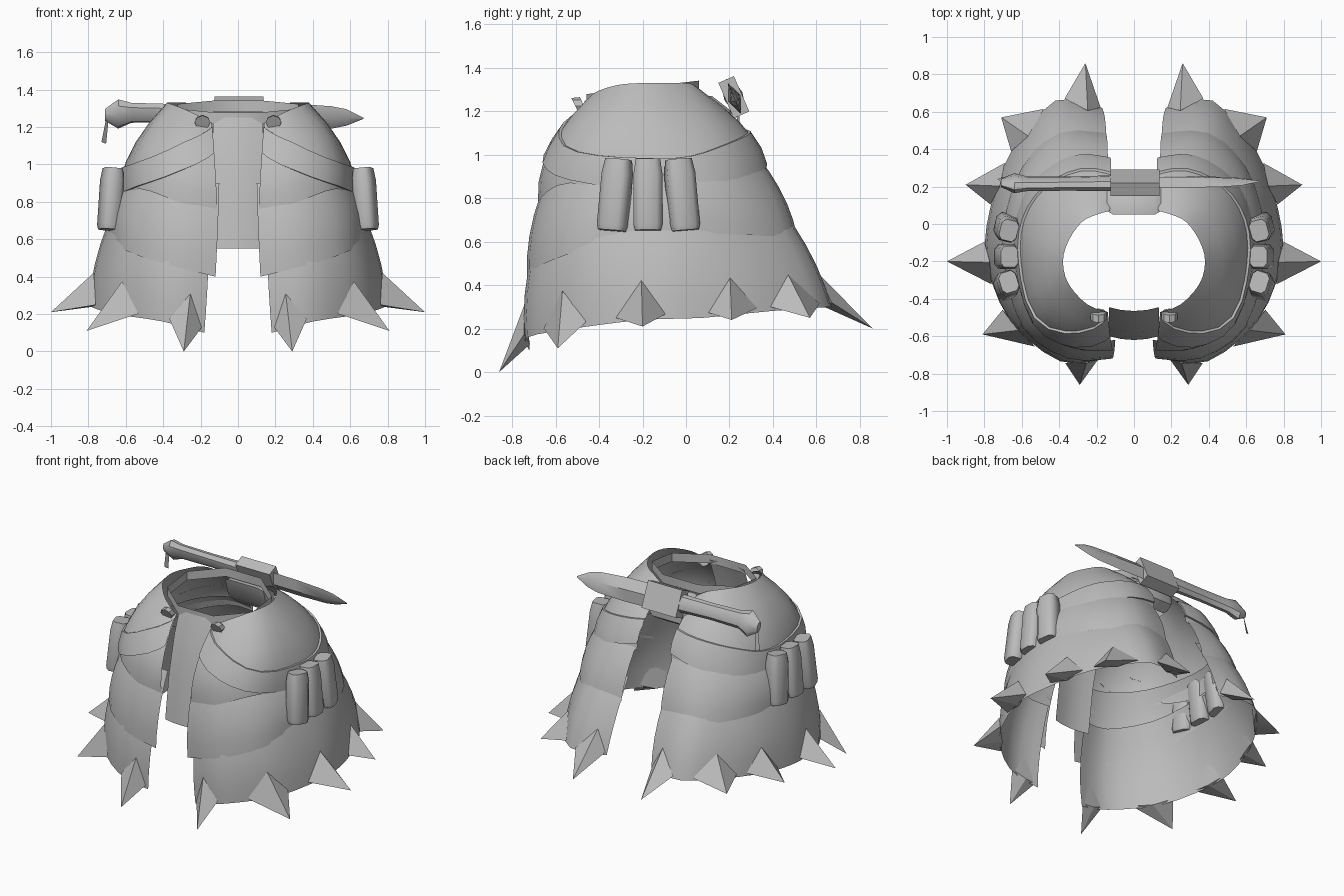
import bpy, bmesh, math
from mathutils import Vector, Matrix

if "Cube" in bpy.data.objects:
    bpy.data.objects.remove(bpy.data.objects["Cube"])

grey = bpy.data.materials.new("plain_grey")
grey.use_nodes = True
GREY = (0.5, 0.5, 0.5, 1)
grey.diffuse_color = GREY
grey.node_tree.nodes["Principled BSDF"].inputs["Base Color"].default_value = GREY


def build(name, verts, faces, mirror=True, angle=40):
    mesh = bpy.data.meshes.new(name)
    mesh.from_pydata([tuple(v) for v in verts], [], faces)
    bm = bmesh.new()
    bm.from_mesh(mesh)
    bmesh.ops.recalc_face_normals(bm, faces=bm.faces)
    bm.to_mesh(mesh)
    bm.free()
    obj = bpy.data.objects.new(name, mesh)
    bpy.context.collection.objects.link(obj)
    mesh.materials.append(grey)
    bpy.ops.object.select_all(action='DESELECT')
    obj.select_set(True)
    bpy.context.view_layer.objects.active = obj
    bpy.ops.object.shade_smooth_by_angle(angle=math.radians(angle))
    if mirror:
        obj.modifiers.new("other_side", 'MIRROR')
    return obj


def curve(points, u):
    """Smooth curve through the points, u counted in points."""
    last = len(points) - 1
    i = max(0, min(int(u), last - 1))
    t = u - i
    a, b, c, d = [Vector(points[max(0, min(last, k))]) for k in range(i - 1, i + 3)]
    return b + (c - a) * t / 2 + (a * 2 - b * 5 + c * 4 - d) * t**2 / 2 + (b * 3 - a - c * 3 + d) * t**3 / 2


def plate(top, bottom, bulge):
    """Surface between two rims, swollen away from the waist."""
    def surface(u, t, lift=0):
        p = curve(top, u).lerp(curve(bottom, u), t)
        tangent = curve(bottom, min(u + .1, 7)) - curve(bottom, max(u - .1, 0))
        out = Vector((tangent.y, -tangent.x, 0)).normalized()
        return p + out * (bulge * 4 * t * (1 - t) + lift)
    return surface


def grid(name, point, cols, rows, **kw):
    verts = [point(c, r) for c in range(cols) for r in range(rows)]
    faces = [(c * rows + r, c * rows + r + 1, (c + 1) * rows + r + 1, (c + 1) * rows + r)
             for c in range(cols - 1) for r in range(rows - 1)]
    return build(name, verts, faces, **kw)


def loft(name, rings, **kw):
    n = len(rings[0])
    verts = [v for ring in rings for v in ring]
    faces = [(k * n + i, k * n + (i + 1) % n, (k + 1) * n + (i + 1) % n, (k + 1) * n + i)
             for k in range(len(rings) - 1) for i in range(n)]
    faces += [tuple(range(n)), tuple(range(len(verts) - n, len(verts)))]
    return build(name, verts, faces, **kw)


# Three overlapping skirt plates, front to back along the left side
upper = plate([(.14, -.47, 1.22), (.25, -.43, 1.28), (.35, -.32, 1.32), (.38, -.2, 1.33),
               (.35, -.09, 1.33), (.28, .01, 1.33), (.2, .05, 1.31), (.13, .07, 1.27)],
              [(.11, -.67, .73), (.32, -.67, .8), (.53, -.53, .87), (.63, -.2, .8),
               (.62, .05, .82), (.52, .24, .87), (.32, .36, .92), (.13, .35, .93)], .07)
middle = plate([(.1, -.62, .9), (.3, -.62, .92), (.5, -.48, .95), (.59, -.2, .95),
                (.58, .04, .95), (.47, .22, .98), (.3, .32, 1), (.14, .31, 1)],
               [(.12, -.72, .4), (.36, -.72, .46), (.6, -.55, .54), (.7, -.2, .64),
                (.69, .05, .64), (.6, .3, .63), (.4, .5, .62), (.15, .49, .63)], .03)
lower = plate([(.15, -.65, .67), (.34, -.66, .69), (.56, -.49, .75), (.64, -.2, .79),
               (.63, .05, .79), (.53, .26, .77), (.37, .42, .77), (.15, .41, .77)],
              [(.18, -.72, .1), (.4, -.73, .16), (.66, -.52, .2), (.79, -.2, .24),
               (.77, .08, .25), (.66, .38, .28), (.42, .66, .3), (.17, .62, .3)], .03)
for name, surface in (("upper_plate", upper), ("middle_plate", middle), ("lower_plate", lower)):
    grid(name, lambda c, r: surface(c / 3, r / 5), 22, 6)

# Spikes along the hem
spikes = [(.5, (.29, -.86, 0)), (1.85, (.81, -.59, .11)), (3, (1, -.2, .21)),
          (4.45, (.9, .21, .24)), (5.4, (.71, .57, .25)), (6.55, (.26, .86, .2))]
for u, tip in spikes:
    base = [lower(u, .67, .004), lower(u - .37, .96, .004), lower(u, 1, -.02), lower(u + .37, .96, .004)]
    build("hem_spike", base + [Vector(tip)],
          [(0, 1, 2, 3)] + [(i, (i + 1) % 4, 4) for i in range(4)], angle=20)

# Slanted belts lying on the upper plates
belt = [(.04, .32), (.34, .66), (.68, .97), (.65, .92), (.66, .95), (.6, .97), (.54, .95), (.45, .85)]


def belt_point(c, r):
    t0, t1 = curve([(a, b, 0) for a, b in belt], c / 3)[:2]
    return upper(c / 3, t0 + (t1 - t0) * (r - 1) / 2, .012) if 0 < r < 4 else \
        upper(c / 3, t0 if r == 0 else t1, -.002)


grid("side_belt", belt_point, 22, 5)

# Belt studs at the front, leaning with the plates
stud = [[Vector((.19 + .042 * math.cos(a), y - .018 * math.sin(a), 1.225 + .04 * math.sin(a) * lean))
         for a in [k * math.tau / 8 for k in range(8)]] for y, lean in ((-.47, 1), (-.51, .9))]
loft("belt_stud", stud)

# Three pouches on each hip, fanned around the belt
for y, lean, yaw in ((-.325, -.07, -.3), (-.175, 0, 0), (-.02, .07, .25)):
    place = (Matrix.Translation((.68, y, .815)) @ Matrix.Rotation(yaw, 4, 'Z')
             @ Matrix.Rotation(lean, 4, 'X') @ Matrix.Rotation(-.09, 4, 'Y'))
    rings = []
    for z, s in ((-.165, .9), (-.14, 1), (.1, 1), (.165, .85)):
        rings.append([place @ Vector((.055 * s * a, .066 * s * b, z)) for a, b in
                      ((-1, -.6), (-.6, -1), (.6, -1), (1, -.6), (1, .6), (.6, 1), (-.6, 1), (-1, .6))])
    loft("hip_pouch", rings, angle=60)

# Inner waist band
band = []
for z in (0, .06):
    for k in range(8):
        a = (k + .5) * math.tau / 8
        x, y = .35 * math.sin(a), -.2 - .28 * math.cos(a)
        band.append((x, y, 1.25 + .12 * (y + .2) + z))
build("waist_band", band, [(k, (k + 1) % 8, 8 + (k + 1) % 8, 8 + k) for k in range(8)], mirror=False)

# Hanging front flap
flap = [(-.465, 1.25), (-.52, 1.1), (-.58, .85), (-.62, .55)]
grid("front_flap", lambda c, r: Vector(((c - 2) * .067, flap[r][0] + .005 * (c - 2)**2, flap[r][1])),
     5, 4, mirror=False)


# Knife across the back, its broad side tilted
def section(x, v, height, thick, n=8, turn=0):
    up, side = Vector((0, -.4, .92)), Vector((0, .92, .4))
    mid = Vector((x, .22, 1.265)) + up * v
    angles = [k * math.tau / n + turn for k in range(n)]
    return [mid + up * height * math.sin(a) + side * thick * math.cos(a) for a in angles]


loft("knife_handle", [section(*s) for s in ((-.71, 0, .035, .02), (-.64, .005, .085, .045),
     (-.57, .012, .058, .035), (-.35, .01, .053, .035), (-.1, .005, .058, .04))], mirror=False)
loft("knife_blade", [section(*s, n=4) for s in ((-.1, 0, .075, .035), (.3, -.01, .075, .03),
     (.5, -.015, .065, .022), (.58, -.015, .048, .016), (.67, -.02, .004, .003))], mirror=False)
loft("knife_sheath", [section(x, 0, .125, .055, 4, math.pi / 4) for x in (-.125, .135)], mirror=False)

# Padded holder joining the sheath to the waist
pad = [(.05, 1.27), (.12, 1.27), (.21, 1.2), (.21, 1.12), (.15, 1.08), (.09, 1.13)]
loft("sheath_holder", [[Vector((x, .13 + (y - .13) * s, 1.18 + (z - 1.18) * s)) for y, z in pad]
     for x, s in ((-.145, .75), (-.11, 1), (.11, 1), (.145, .75))], mirror=False)

# Tassel on the pommel
build("pommel_tassel", [(-.7, .22, 1.27), (-.69, .24, 1.26), (-.705, .25, 1.11), (-.73, .24, 1.12)],
      [(0, 1, 2, 3)], mirror=False)
